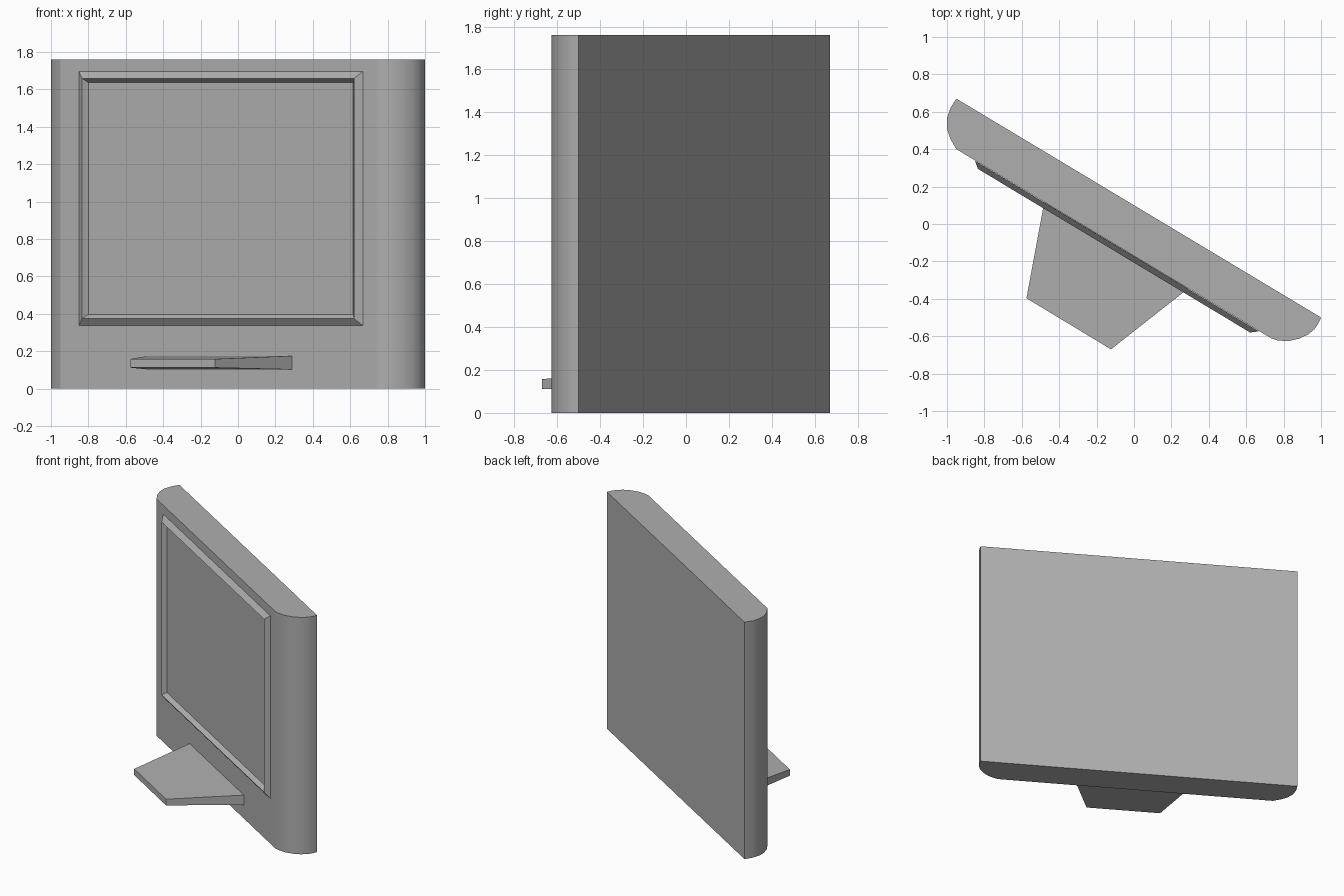
import bpy, math

if "Cube" in bpy.data.objects:
    bpy.data.objects.remove(bpy.data.objects["Cube"])

ANGLE = math.radians(-31)
WALL_START = (-0.95, 0.40, 0.0)   # left end of the front wall

grey = bpy.data.materials.new("dark_grey")
grey.diffuse_color = (0.43, 0.43, 0.43, 1)
grey.use_nodes = True
grey.node_tree.nodes["Principled BSDF"].inputs["Base Color"].default_value = grey.diffuse_color


def make(name, verts, faces, smooth=False):
    mesh = bpy.data.meshes.new(name)
    mesh.from_pydata(verts, [], faces)
    mesh.materials.append(grey)
    obj = bpy.data.objects.new(name, mesh)
    bpy.context.collection.objects.link(obj)
    if smooth:
        bpy.ops.object.select_all(action='DESELECT')
        obj.select_set(True)
        bpy.context.view_layer.objects.active = obj
        bpy.ops.object.shade_smooth_by_angle(angle=math.radians(28))
        weighted = obj.modifiers.new("flat_walls", 'WEIGHTED_NORMAL')
        weighted.keep_sharp = True
    return obj


def bridge(n, a, b):
    return [(a + i, a + (i + 1) % n, b + (i + 1) % n, b + i) for i in range(n)]


def prism(name, outline, bottoms, tops, smooth=False):
    # counter-clockwise outline with a bottom and top height per point
    n = len(outline)
    verts = [(x, y, z) for (x, y), z in zip(outline, bottoms)]
    verts += [(x, y, z) for (x, y), z in zip(outline, tops)]
    faces = [tuple(reversed(range(n))), tuple(range(n, 2 * n))] + bridge(n, 0, n)
    return make(name, verts, faces, smooth)


# Slab body with rounded ends
left_end = [(-0.95, 0.67), (-0.982, 0.62), (-1.0, 0.565), (-1.0, 0.51),
            (-0.982, 0.455), (-0.95, 0.40)]
right_end = [(0.735, -0.612), (0.77, -0.623), (0.825, -0.626), (0.88, -0.614),
             (0.93, -0.591), (0.965, -0.562), (0.985, -0.533), (1.0, -0.5)]
outline = left_end + right_end
prism("body", outline, [0] * len(outline), [1.76] * len(outline), smooth=True)

# Raised picture frame: outer edge, ridge, inner edge
verts = []
for inset, out in ((0.0, 0.002), (0.037, 0.031), (0.06, 0.002)):
    x0, x1 = 0.117 + inset, 1.888 - inset
    z0, z1 = 0.337 + inset, 1.696 - inset
    y = -out
    verts += [(x0, y, z0), (x1, y, z0), (x1, y, z1), (x0, y, z1)]
frame = make("raised_frame", verts, bridge(4, 0, 4) + bridge(4, 4, 8))
frame.location = WALL_START
frame.rotation_euler.z = ANGLE

# Tapered shelf under the frame
prism("shelf",
      [(-0.48, 0.117), (-0.575, -0.397), (-0.123, -0.67), (0.29, -0.345)],
      [0.102, 0.112, 0.112, 0.102], [0.175, 0.158, 0.158, 0.175])
